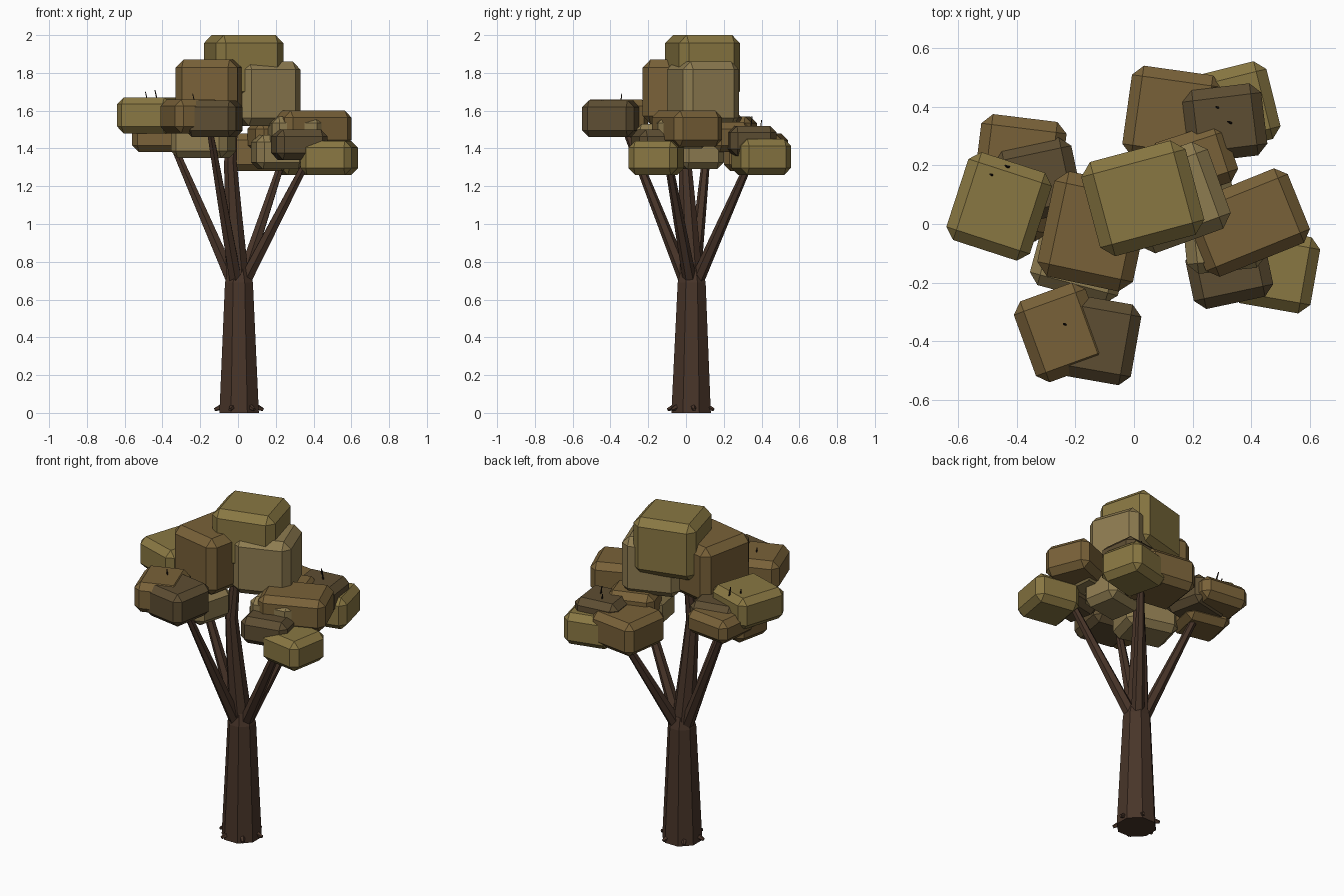
import bpy, bmesh
from math import radians, sin, cos, pi
from mathutils import Vector, Matrix

if "Cube" in bpy.data.objects:
    bpy.data.objects.remove(bpy.data.objects["Cube"])


def material(name, rgb):
    m = bpy.data.materials.new(name)
    m.diffuse_color = (*rgb, 1)
    m.use_nodes = True
    m.node_tree.nodes["Principled BSDF"].inputs["Base Color"].default_value = m.diffuse_color
    return m


BARK = material("bark", (0.065, 0.035, 0.022))
TWIG = material("twig_bark", (0.02, 0.012, 0.008))
LEAF = {
    "olive": material("leaf_olive", (0.25, 0.185, 0.055)),
    "brown": material("leaf_brown", (0.19, 0.12, 0.04)),
    "dark": material("leaf_dark", (0.11, 0.075, 0.032)),
    "tan": material("leaf_tan", (0.27, 0.2, 0.08)),
}


def finish(bm, name, mat):
    me = bpy.data.meshes.new(name)
    bmesh.ops.recalc_face_normals(bm, faces=bm.faces)
    bm.to_mesh(me)
    bm.free()
    me.materials.append(mat)
    ob = bpy.data.objects.new(name, me)
    bpy.context.collection.objects.link(ob)
    return ob


def limb(name, points, sides=6, mat=BARK):
    """Flat-faced tapered tube through (x, y, z, radius) points."""
    bm = bmesh.new()
    pts = [Vector(p[:3]) for p in points]
    rings = []
    for i, p in enumerate(pts):
        d = pts[min(i + 1, len(pts) - 1)] - pts[max(i - 1, 0)]
        q = Vector((0, 0, 1)).rotation_difference(d.normalized())
        r = points[i][3]
        rings.append([bm.verts.new(p + q @ Vector((r * cos(a), r * sin(a), 0)))
                      for a in (2 * pi * (k + 0.5) / sides for k in range(sides))])
    for lo, hi in zip(rings, rings[1:]):
        for k in range(sides):
            n = (k + 1) % sides
            bm.faces.new((lo[k], lo[n], hi[n], hi[k]))
    bm.faces.new(rings[0][::-1])
    bm.faces.new(rings[-1])
    return finish(bm, name, mat)


def leaf_block(i, x0, x1, y0, y1, z0, z1, deg, tone):
    """Chamfered box turned about z whose outer extents match the given limits."""
    t = 0.042 if z1 > 1.8 else 0.036
    c, s = cos(radians(deg)), sin(abs(radians(deg)))
    X, Y = x1 - x0 + 2 * t * s, y1 - y0 + 2 * t * s
    det = c * c - s * s
    size = ((X * c - Y * s) / det, (Y * c - X * s) / det, z1 - z0)
    bm = bmesh.new()
    bmesh.ops.create_cube(bm, size=1)
    bmesh.ops.scale(bm, vec=size, verts=bm.verts)
    bmesh.ops.bevel(bm, geom=bm.edges[:], offset=t, segments=1, affect='EDGES')
    bm.transform(Matrix.Translation(((x0 + x1) / 2, (y0 + y1) / 2, (z0 + z1) / 2))
                 @ Matrix.Rotation(radians(deg), 4, 'Z'))
    finish(bm, f"leaf_block_{i}", LEAF[tone])


# Trunk and central leader
limb("trunk", [(0.006, 0.027, 0, 0.113), (0.005, 0.03, 0.69, 0.08),
               (0.003, 0.03, 0.76, 0.06)], 8)
limb("leader", [(0.0, 0.03, 0.68, 0.066), (-0.025, 0.01, 1.05, 0.05),
                (-0.04, -0.005, 1.33, 0.036), (-0.02, 0.02, 1.65, 0.022)], 8)

# Branches to the outer foliage: end point
ends = [(-0.37, 0.12, 1.48), (-0.15, -0.32, 1.5), (0.41, -0.11, 1.42), (0.25, 0.36, 1.38)]
for i, e in enumerate(ends):
    out = Vector((e[0], e[1], 0)).normalized() * 0.035
    start = Vector((0.003, 0.03, 0.70)) + out
    mid = start.lerp(Vector(e), 0.5)
    limb(f"branch_{i + 1}", [(*start, 0.037), (*mid, 0.028), (*e, 0.018)])

# Root stubs round the foot
for i in range(6):
    a = 2 * pi * i / 6 + 0.15
    d = Vector((cos(a), sin(a), 0))
    p = Vector((0.005, 0.025, 0.035)) + d * 0.085
    limb(f"root_{i + 1}", [(*p, 0.018), (*(p + d * 0.045 - Vector((0, 0, 0.018))), 0.009)], 5)

# Foliage: x0, x1, y0, y1, z0, z1, turn, tone
blocks = [
    (-0.18, 0.24, -0.11, 0.285, 1.66, 2.00, 15, "olive"),
    (-0.06, 0.33, -0.10, 0.28, 1.52, 1.86, 20, "tan"),
    (-0.33, 0.055, -0.23, 0.18, 1.53, 1.87, -12, "brown"),
    (-0.64, -0.28, -0.125, 0.245, 1.48, 1.67, -18, "olive"),
    (-0.48, -0.175, 0.00, 0.295, 1.42, 1.60, 12, "dark"),
    (-0.545, -0.23, 0.08, 0.375, 1.43, 1.57, -7, "brown"),
    (-0.56, -0.26, -0.06, 0.22, 1.38, 1.54, -12, "brown"),
    (-0.28, 0.025, -0.55, -0.24, 1.46, 1.655, -10, "dark"),
    (-0.41, -0.09, -0.54, -0.20, 1.48, 1.66, 20, "brown"),
    (-0.355, -0.01, -0.27, 0.03, 1.35, 1.53, -15, "tan"),
    (-0.04, 0.30, 0.20, 0.54, 1.28, 1.48, -8, "brown"),
    (0.18, 0.50, 0.24, 0.555, 1.26, 1.45, 14, "olive"),
    (0.165, 0.455, 0.21, 0.48, 1.36, 1.52, 7, "dark"),
    (0.17, 0.60, -0.18, 0.19, 1.41, 1.60, 22, "brown"),
    (0.33, 0.635, -0.305, -0.01, 1.26, 1.44, -10, "olive"),
    (0.175, 0.475, -0.29, -0.04, 1.34, 1.50, 12, "dark"),
    (0.05, 0.355, 0.08, 0.34, 1.38, 1.54, 18, "brown"),
    (0.16, 0.45, -0.17, 0.12, 1.40, 1.57, 6, "tan"),
    (0.07, 0.355, -0.06, 0.20, 1.29, 1.47, 10, "tan"),
]
for i, b in enumerate(blocks):
    leaf_block(i + 1, *b)

# Twigs poking out of the foliage
twigs = [(-0.49, 0.17, 1.67), (-0.44, 0.20, 1.68), (-0.24, -0.34, 1.66),
         (0.28, 0.40, 1.52), (0.32, 0.35, 1.54)]
for i, (x, y, z) in enumerate(twigs):
    limb(f"twig_{i + 1}", [(x + 0.02, y - 0.01, z - 0.06, 0.006),
                           (x, y, z + 0.03, 0.003)], 4, TWIG)
